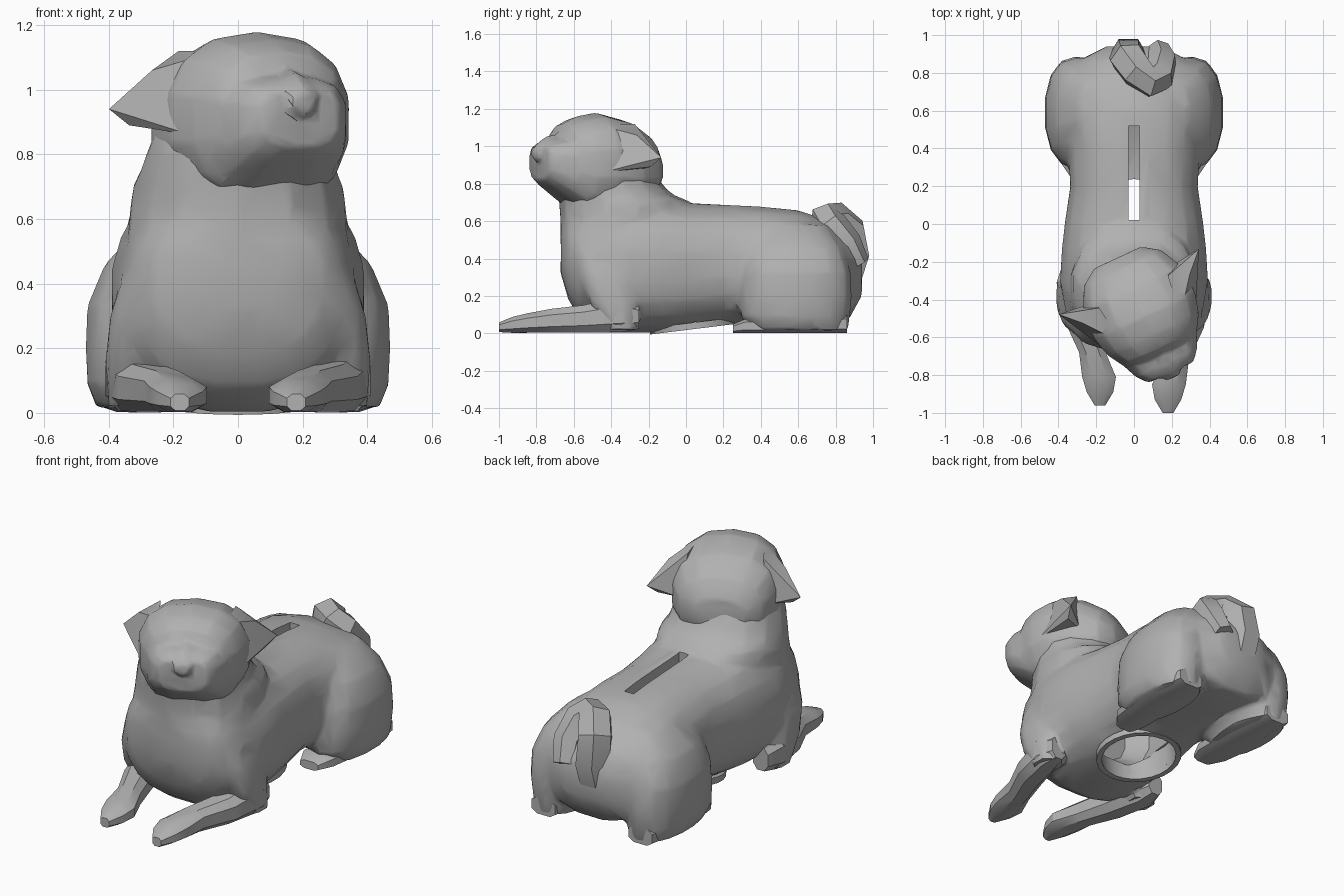
import bpy
import bmesh
from math import cos, sin, pi, radians
from mathutils import Matrix

cube = bpy.data.objects.get("Cube")
if cube:
    bpy.data.objects.remove(cube, do_unlink=True)

# One plain grey for the whole figure
grey = bpy.data.materials.new("plain_grey")
grey.use_nodes = True
colour = (0.44, 0.44, 0.44, 1)
grey.diffuse_color = colour
for node in grey.node_tree.nodes:
    if node.type == 'BSDF_PRINCIPLED':
        node.inputs["Base Color"].default_value = colour
        node.inputs["Roughness"].default_value = 0.7


def activate(obj):
    bpy.ops.object.select_all(action='DESELECT')
    obj.select_set(True)
    bpy.context.view_layer.objects.active = obj


def finish(bm, name, matrix=None):
    """Turn a bmesh into a grey object."""
    if matrix:
        bm.transform(matrix)
    bmesh.ops.recalc_face_normals(bm, faces=bm.faces)
    mesh = bpy.data.meshes.new(name)
    bm.to_mesh(mesh)
    bm.free()
    mesh.materials.append(grey)
    obj = bpy.data.objects.new(name, mesh)
    bpy.context.collection.objects.link(obj)
    return obj


def loft(name, axis, sections, sides=14, power=2.5, side=1, shift=0, matrix=None):
    """Skin rounded rings; section = (position, centre x, half width, low, high)."""
    bm = bmesh.new()
    rings = []
    for pos, cx, half, low, high in sections:
        ring = []
        for i in range(sides):
            angle = 2 * pi * (i + 0.5) / sides
            c, s = cos(angle), sin(angle)
            u = abs(c) ** (2 / power) * (1 if c > 0 else -1)
            v = abs(s) ** (2 / power) * (1 if s > 0 else -1)
            x = side * (cx + half * u)
            w = (low + high) / 2 + (high - low) / 2 * v
            point = (x, pos + shift, w) if axis == 'Y' else (x, w + shift, pos)
            ring.append(bm.verts.new(point))
        rings.append(ring)
    for a, b in zip(rings, rings[1:]):
        for i in range(sides):
            j = (i + 1) % sides
            bm.faces.new((a[i], a[j], b[j], b[i]))
    bm.faces.new(rings[0])
    bm.faces.new(rings[-1])
    return finish(bm, name, matrix)


def hull(name, points, matrix):
    bm = bmesh.new()
    for p in points:
        bm.verts.new(p)
    result = bmesh.ops.convex_hull(bm, input=bm.verts)
    loose = [v for v in result["geom_interior"] if isinstance(v, bmesh.types.BMVert)]
    bmesh.ops.delete(bm, geom=loose, context='VERTS')
    return finish(bm, name, matrix)


def cylinder(name, radius, depth, matrix):
    bm = bmesh.new()
    bmesh.ops.create_cone(bm, cap_ends=True, segments=24, radius1=radius,
                          radius2=radius, depth=depth)
    return finish(bm, name, matrix)


def apply(obj, name, kind, **settings):
    mod = obj.modifiers.new(name, kind)
    for key, value in settings.items():
        setattr(mod, key, value)
    activate(obj)
    bpy.ops.object.modifier_apply(modifier=mod.name)


def blend(name, pieces, voxel, ratio):
    """Fuse overlapping pieces into one softly faceted skin."""
    activate(pieces[0])
    for piece in pieces:
        piece.select_set(True)
    bpy.ops.object.join()
    obj = pieces[0]
    obj.name = name
    apply(obj, "fuse", 'REMESH', mode='VOXEL', voxel_size=voxel)
    apply(obj, "soften", 'SMOOTH', factor=.5, iterations=4)
    apply(obj, "facet", 'DECIMATE', ratio=ratio)
    return obj


def cut(obj, cutter):
    apply(obj, "cut", 'BOOLEAN', operation='DIFFERENCE', solver='EXACT', object=cutter)


parts = []

# Long lying torso
torso = [loft("torso", 'Y', [
    (-.67, 0, .14, .32, .58), (-.63, 0, .27, .18, .64), (-.57, 0, .33, .08, .67),
    (-.45, 0, .37, .0, .7), (-.3, 0, .395, 0, .72), (-.13, 0, .385, 0, .72),
    (0, 0, .37, .015, .7), (.2, 0, .34, .045, .69), (.4, 0, .35, .06, .68),
    (.6, 0, .36, .07, .66), (.75, 0, .34, .07, .61), (.87, 0, .28, .07, .52),
    (.94, 0, .15, .2, .42)], sides=20)]

# Thick neck with a fold at the collar
torso.append(loft("neck", 'Z', [
    (.35, 0, .35, -.64, -.25), (.52, 0, .35, -.675, -.1), (.64, 0, .34, -.675, 0),
    (.71, 0, .33, -.68, .01), (.74, 0, .31, -.68, -.07), (.8, .01, .3, -.69, -.13),
    (.95, .03, .26, -.66, -.2)], power=2.2))

# Upper arms and haunches
for side in (1, -1):
    torso.append(loft("upper_arm", 'Z', [
        (.02, .33, .075, -.43, -.25), (.16, .335, .08, -.52, -.25),
        (.3, .315, .085, -.57, -.29), (.43, .28, .08, -.58, -.36)],
        sides=8, side=side))
    torso.append(loft("haunch", 'Z', [
        (.015, .3, .14, .35, .87), (.09, .3, .17, .29, .875), (.2, .3, .175, .29, .89),
        (.33, .3, .17, .3, .88), (.46, .26, .155, .33, .84), (.58, .19, .11, .42, .76)],
        sides=14, power=2.3, side=side))
body = blend("body", torso, .02, .055)
parts.append(body)

# Hollow inside, coin slot on the back and rimmed round opening in the belly
belly = Matrix.Translation((0, .04, .04)) @ Matrix.Rotation(radians(7), 4, 'X')
rim = cylinder("belly_rim", .235, .035, belly)
opening = cylinder("opening", .205, .28, belly)
cavity = loft("cavity", 'Y', [
    (-.25, 0, .15, .15, .5), (-.15, 0, .24, .08, .6),
    (.5, 0, .22, .12, .6), (.65, 0, .12, .2, .5)], sides=12)
bm = bmesh.new()
bmesh.ops.create_cube(bm, size=1, matrix=Matrix.Translation((0, .27, .7))
                      @ Matrix.Diagonal((.06, .5, .4, 1)))
slot = finish(bm, "slot")
for tool in (cavity, opening, slot):
    cut(body, tool)
cut(rim, opening)
for tool in (cavity, opening, slot):
    bpy.data.objects.remove(tool, do_unlink=True)
parts.append(rim)

# Head turned towards its left, with a broad muzzle and receding chin
turn = Matrix.Translation((.04, -.45, .9)) @ Matrix.Rotation(radians(25), 4, 'Z')
skull = loft("skull", 'Y', [
    (.3, 0, .14, -.12, .06), (.24, 0, .23, -.22, .16), (.12, 0, .29, -.25, .24),
    (-.04, 0, .3, -.26, .28), (-.15, 0, .27, -.25, .26), (-.23, 0, .22, -.18, .22),
    (-.27, 0, .17, -.13, .14)], power=2.4, matrix=turn)
muzzle = loft("muzzle", 'Y', [
    (-.14, 0, .24, -.25, .15), (-.24, 0, .215, -.18, .15), (-.31, 0, .185, -.13, .14),
    (-.37, 0, .135, -.08, .11)], sides=12, power=3, matrix=turn)
nose = loft("nose", 'Y', [
    (-.2, 0, .1, .02, .18), (-.33, 0, .07, .02, .155), (-.4, 0, .05, .02, .1)],
    sides=6, power=2, matrix=turn)
parts.append(blend("head", [skull, muzzle, nose], .014, .055))

for side, label, shift in ((1, "left", 0), (-1, "right", .04)):
    # Folded triangular ear
    parts.append(hull(label + "_ear", [(side * x, y, z) for x, y, z in (
        (.17, -.12, .22), (.2, .1, .22), (.31, .06, .16), (.41, .16, .04),
        (.36, .12, -.01), (.26, -.12, -.04), (.24, .14, -.02))], turn))
    # Forearm and paw stretched forward
    parts.append(loft(label + "_foreleg", 'Y', [
        (-.25, .33, .05, .02, .16), (-.35, .33, .085, 0, .2), (-.55, .285, .09, 0, .155),
        (-.72, .22, .075, 0, .135), (-.85, .185, .095, 0, .11), (-.93, .18, .075, 0, .09),
        (-1, .18, .03, .005, .06)], sides=8, side=side, shift=shift))
    # Flat hind foot
    parts.append(loft(label + "_hind_foot", 'Y', [
        (.25, .28, .06, 0, .05), (.32, .29, .1, 0, .08), (.6, .31, .12, 0, .08),
        (.86, .31, .08, 0, .1)], sides=8, power=3, side=side))

# Curled tail
curve = bpy.data.curves.new("tail", 'CURVE')
curve.dimensions = '3D'
curve.bevel_depth = .09
curve.bevel_resolution = 1
curve.use_fill_caps = True
path = [(-.03, .84, .26, 1.1), (-.03, .89, .42, 1.15), (-.03, .87, .55, 1.1),
        (.02, .8, .61, 1.05), (.08, .75, .61, 1), (.13, .78, .57, 1),
        (.15, .86, .48, .9), (.13, .92, .37, .7)]
spline = curve.splines.new('POLY')
spline.points.add(len(path) - 1)
for point, (x, y, z, radius) in zip(spline.points, path):
    point.co = (x, y, z, 1)
    point.radius = radius
curve.materials.append(grey)
tail = bpy.data.objects.new("tail", curve)
bpy.context.collection.objects.link(tail)
activate(tail)
bpy.ops.object.convert(target='MESH')
parts.append(bpy.context.view_layer.objects.active)

# Soft facets with crisp folds
for obj in parts:
    activate(obj)
    bpy.ops.object.shade_smooth_by_angle(angle=radians(32))
